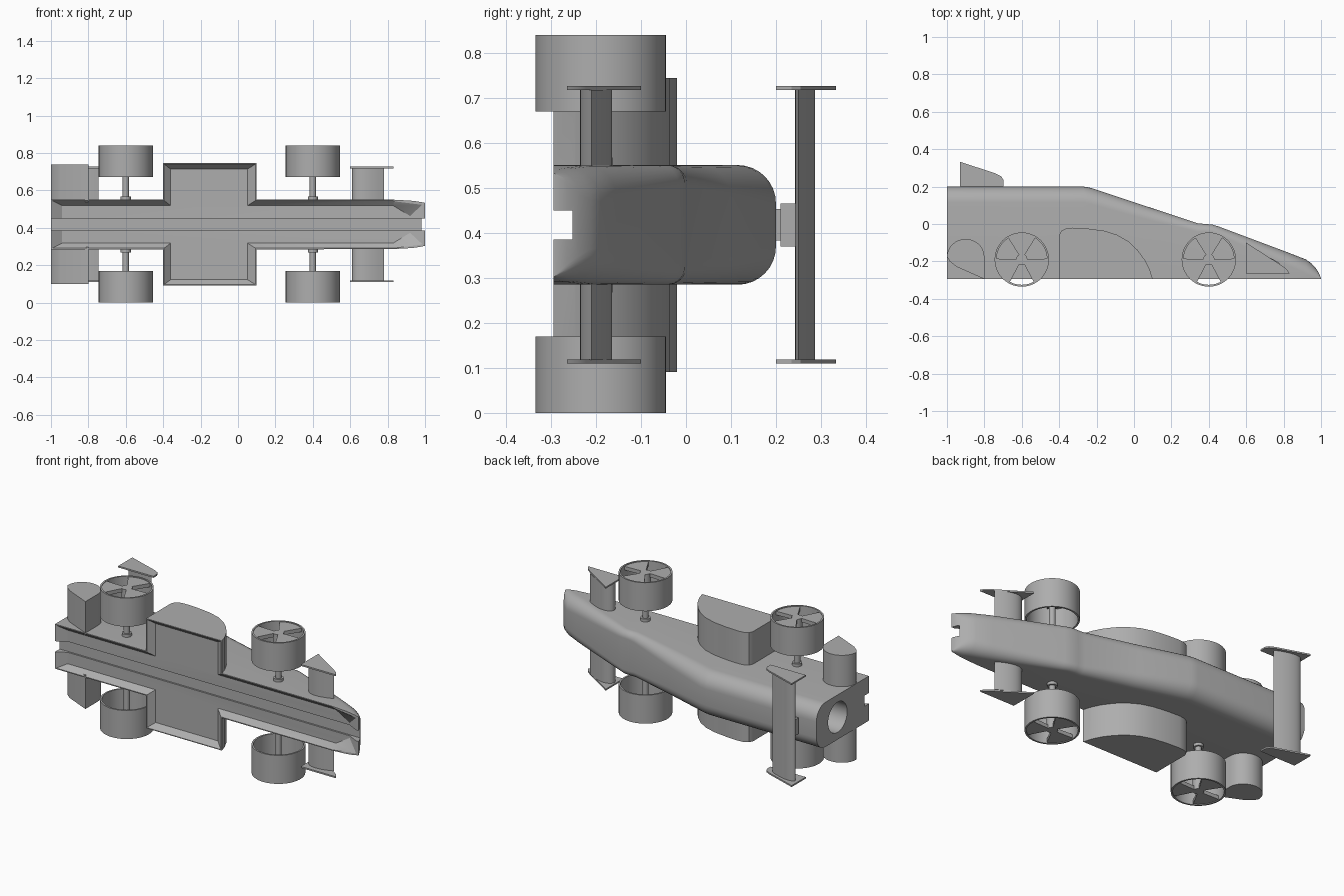
import bpy, bmesh, math
from mathutils import Vector

old = bpy.data.objects.get("Cube")
if old:
    bpy.data.objects.remove(old, do_unlink=True)

grey = bpy.data.materials.new("plain grey")
grey.use_nodes = True
grey.diffuse_color = (0.42, 0.42, 0.42, 1)
grey.node_tree.nodes["Principled BSDF"].inputs["Base Color"].default_value = (0.42, 0.42, 0.42, 1)

MID = 0.418      # middle plane of the car, which lies on its side
FLOOR = -0.295   # underside of the car


def add_rings(bm, rings):
    """Skin a row of equal closed rings and cap both ends."""
    rows = [[bm.verts.new(p) for p in ring] for ring in rings]
    n = len(rows[0])
    for a, b in zip(rows, rows[1:]):
        for i in range(n):
            j = (i + 1) % n
            bm.faces.new((a[i], a[j], b[j], b[i]))
    bm.faces.new(rows[0])
    bm.faces.new(rows[-1])


def add_prism(bm, pts, z0, z1):
    add_rings(bm, [[(x, y, z) for x, y in pts] for z in (z0, z1)])


def finish(name, bm):
    bmesh.ops.recalc_face_normals(bm, faces=bm.faces)
    mesh = bpy.data.meshes.new(name)
    bm.to_mesh(mesh)
    bm.free()
    mesh.materials.append(grey)
    ob = bpy.data.objects.new(name, mesh)
    bpy.context.collection.objects.link(ob)
    return ob


def prism(name, pts, z0, z1):
    bm = bmesh.new()
    add_prism(bm, pts, z0, z1)
    return finish(name, bm)


def circle(cx, cy, r, n=48):
    return [(cx + r * math.cos(2 * math.pi * i / n),
             cy + r * math.sin(2 * math.pi * i / n)) for i in range(n)]


def box(x0, x1, y0, y1):
    return [(x0, y0), (x1, y0), (x1, y1), (x0, y1)]


def foil(x0, y0, x1, y1, thick, n=14):
    """Rounded wing section from a thick edge to a thin edge."""
    a, b = Vector((x0, y0)), Vector((x1, y1))
    side = Vector((y0 - y1, x1 - x0)).normalized()
    top, low = [], []
    for i in range(1, n):
        t = (i / n) ** 2
        h = thick * 1.3 * math.sqrt(t) * (1 - t)
        p = a.lerp(b, t)
        top.append(tuple(p + side * h))
        low.append(tuple(p - side * h))
    return [(x0, y0)] + top + [(x1, y1)] + low[::-1]


def cut(ob, cutter):
    m = ob.modifiers.new("cut", "BOOLEAN")
    m.operation, m.solver, m.object = "DIFFERENCE", "EXACT", cutter
    bpy.context.view_layer.objects.active = ob
    bpy.ops.object.modifier_apply(modifier=m.name)


# Body: rounded-top sections along its length (x, top, half width, corner radius)
stations = [(-1, .2, .133, .085), (-.27, .2, .133, .085), (-.23, .193, .133, .085),
            (.05, .1, .133, .07), (.34, .004, .133, .045), (.38, 0, .133, .04),
            (.42, -.003, .133, .04), (.46, -.016, .133, .045), (.83, -.155, .132, .07),
            (.92, -.19, .127, .075), (.95, -.212, .124, .07), (.975, -.24, .12, .05),
            (.99, -.265, .117, .028), (1, -.29, .115, .004)]
rings = []
for x, top, w, r in stations:
    half = [(top - r + r * math.sin(a), w - r + r * math.cos(a))
            for a in (math.pi / 2 * i / 8 for i in range(9))]
    half = [(FLOOR, w)] + half
    rings.append([(x, y, MID + z) for y, z in half] +
                 [(x, y, MID - z) for y, z in reversed(half)])
bm = bmesh.new()
add_rings(bm, rings)
body = finish("body", bm)

# Side pods, one block running through the body
side_pods = prism("side_pods", [(-.4, FLOOR), (-.4, -.06), (-.39, -.038), (-.365, -.024), (-.33, -.02),
                  (-.25, -.024), (-.16, -.036), (-.09, -.058), (-.03, -.093), (.02, -.14),
                  (.06, -.195), (.085, -.245), (.1, FLOOR)], MID - .327, MID + .327)

# Underside recess with sloping walls, central slot and rear chamber
outer = [(-.998, .13), (-.398, .13), (-.398, .325), (.098, .325), (.098, .13), (.83, .13), (.99, .11)]
inner = [(-.94, .1), (-.36, .1), (-.36, .295), (.05, .295), (.05, .1), (.83, .1), (.92, .045)]
bm = bmesh.new()
add_rings(bm, [[(x, y, MID + w) for x, w in pts] + [(x, y, MID - w) for x, w in reversed(pts)]
               for y, pts in ((FLOOR - .003, outer), (-.262, inner))])
recess = finish("recess_cutter", bm)
slot = prism("slot_cutter", box(-1.1, 1.1, -.35, -.252), MID - .032, MID + .032)
bm = bmesh.new()
add_rings(bm, [[(x, y, MID + z) for y, z in circle(0, 0, .09)] for x in (-1.1, -.5)])
chamber = finish("chamber_cutter", bm)
for cutter in (recess, slot, chamber):
    cutter.hide_render = True
    cut(body, cutter)
    if cutter != chamber:
        cut(side_pods, cutter)
for cutter in (recess, slot, chamber):
    bpy.data.objects.remove(cutter, do_unlink=True)

# Rear fairings: rounded top, sloping underside
arc = [(-.9 + .1 * math.cos(a), -.175 + .095 * math.sin(a))
       for a in (math.pi * i / 16 for i in range(17))]
fairing = [(-.8, FLOOR)] + arc + [(-.985, -.2), (-.95, -.228)]
for side, z0, z1 in (("right", MID - .32, MID - .12), ("left", MID + .12, MID + .32)):
    prism(side + "_rear_fairing", fairing, z0, z1)

# Wings with end plates
prism("rear_wing", foil(-.91, .272, -.745, .25, .042), MID - .3, MID + .3)
prism("rear_wing_post", box(-.88, -.8, .15, .26), MID - .035, MID + .035)
prism("rear_wing_post_collar", box(-.89, -.79, .21, .245), MID - .048, MID + .048)
prism("front_wing", foil(.61, -.195, .78, -.21, .07), MID - .3, MID + .3)
rear_plate = [(-.93, .2), (-.93, .333), (-.74, .27), (-.71, .255), (-.698, .235), (-.698, .2)]
front_plate = [(.6, -.265), (.6, -.1), (.79, -.222), (.815, -.24), (.832, -.265)]
for name, pts in (("rear", rear_plate), ("front", front_plate)):
    for side, z in (("right", MID - .308), ("left", MID + .3)):
        prism(f"{side}_{name}_end_plate", pts, z, z + .009)

# Wheels: hollow barrel, three broad spokes on the outer face, hub and axle
for name, cx in (("rear", -.6), ("front", .4)):
    cy = -.19
    for side, out, direction in (("right", 0, 1), ("left", .84, -1)):
        bm = bmesh.new()
        section = [(.145, 0), (.145, .17), (.135, .17), (.135, 0)]
        n = 64
        loop = [[bm.verts.new((cx + r * math.cos(2 * math.pi * i / n),
                               cy + r * math.sin(2 * math.pi * i / n),
                               out + direction * d)) for r, d in section] for i in range(n)]
        for i in range(n):
            a, b = loop[i], loop[(i + 1) % n]
            for k in range(4):
                m = (k + 1) % 4
                bm.faces.new((a[k], a[m], b[m], b[k]))
        for k in range(3):
            mid = math.pi / 2 + k * 2 * math.pi / 3
            spoke = [(cx, cy)] + [(cx + .138 * math.cos(mid + t), cy + .138 * math.sin(mid + t))
                                  for t in (math.radians(-32 + 8 * j) for j in range(9))]
            add_prism(bm, spoke, out + direction * .004, out + direction * .026)
        add_prism(bm, circle(cx, cy, .03, 24), out + direction * .004, out + direction * .09)
        finish(f"{side}_{name}_wheel", bm)
    prism(name + "_axle", circle(cx, cy, .017, 24), .02, .82)
    prism(name + "_axle_sleeve", circle(cx, cy, .027, 24), MID - .15, MID + .15)

# Smooth the curves and keep the edges sharp
for ob in bpy.context.scene.objects:
    if ob.type == "MESH":
        bpy.ops.object.select_all(action="DESELECT")
        ob.select_set(True)
        bpy.context.view_layer.objects.active = ob
        bpy.ops.object.shade_smooth_by_angle(angle=math.radians(30))
